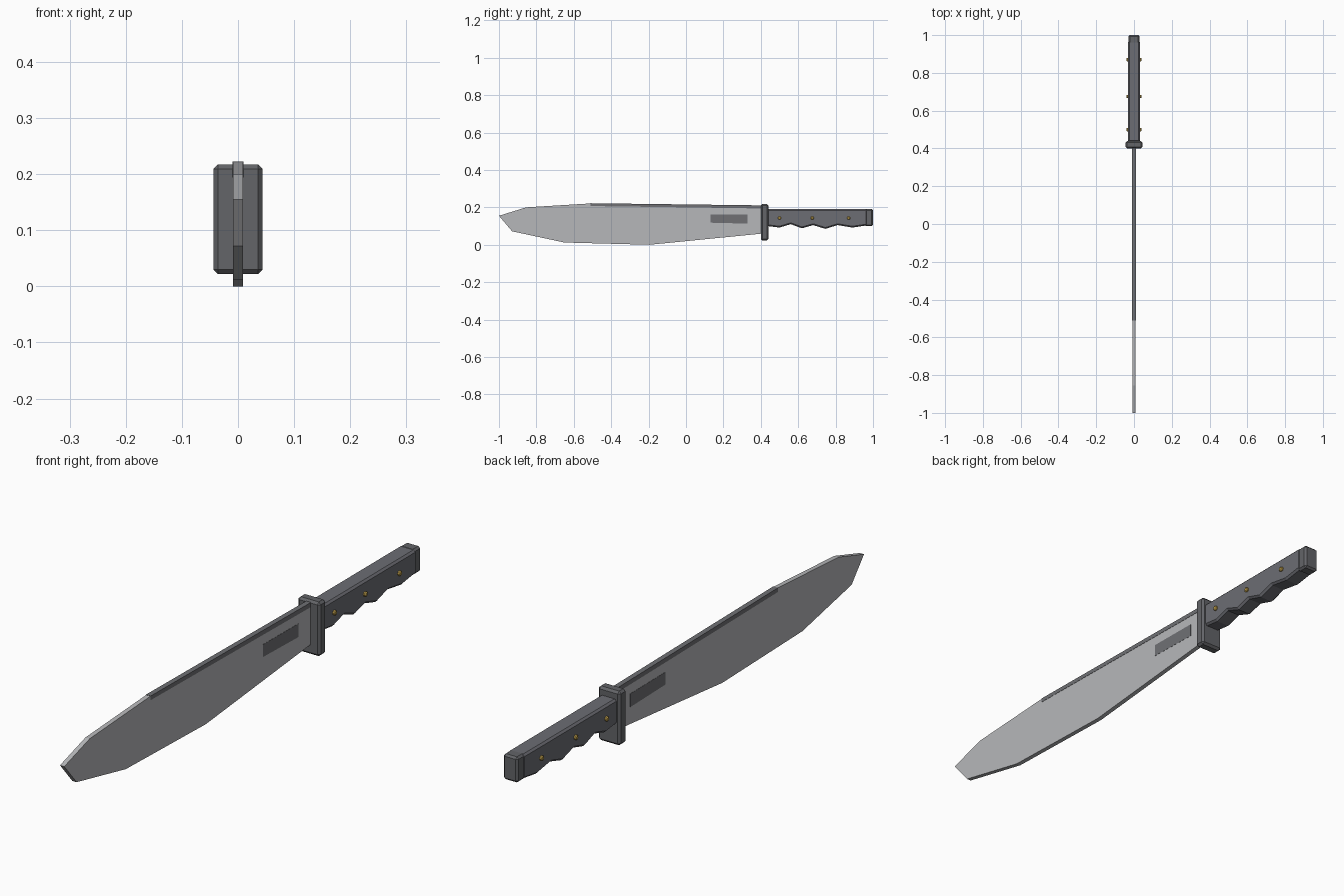
import bpy, bmesh, math
from mathutils import Matrix

if "Cube" in bpy.data.objects:
    bpy.data.objects.remove(bpy.data.objects["Cube"])


def material(name, rgb):
    m = bpy.data.materials.new(name)
    m.diffuse_color = (*rgb, 1)
    m.use_nodes = True
    m.node_tree.nodes["Principled BSDF"].inputs["Base Color"].default_value = m.diffuse_color
    return m


steel = material("light steel", (0.47, 0.475, 0.49))
dark_steel = material("dark steel", (0.16, 0.163, 0.175))
guard_grey = material("guard grey", (0.125, 0.128, 0.138))
grip_grey = material("grip grey", (0.15, 0.153, 0.172))
brass = material("brass", (0.60, 0.40, 0.08))


def finish(name, bm, mat, bevel=0.0):
    bmesh.ops.recalc_face_normals(bm, faces=bm.faces)
    me = bpy.data.meshes.new(name)
    bm.to_mesh(me)
    bm.free()
    me.materials.append(mat)
    ob = bpy.data.objects.new(name, me)
    bpy.context.collection.objects.link(ob)
    if bevel:
        mod = ob.modifiers.new("edge", "BEVEL")
        mod.width = bevel
        mod.segments = 1
        mod.limit_method = "ANGLE"
        mod.angle_limit = math.radians(50)
    return ob


def slab(name, outline, half, mat, bevel=0.0):
    """Side profile of (y, z) points extruded across x."""
    bm = bmesh.new()
    face = bm.faces.new([bm.verts.new((-half, y, z)) for y, z in outline])
    new = bmesh.ops.extrude_face_region(bm, geom=[face])["geom"]
    verts = [v for v in new if isinstance(v, bmesh.types.BMVert)]
    bmesh.ops.translate(bm, verts=verts, vec=(2 * half, 0, 0))
    return finish(name, bm, mat, bevel)


def rect(y0, y1, z0, z1):
    return [(y0, z0), (y1, z0), (y1, z1), (y0, z1)]


# Blade with clipped tip
slab("blade", [(-1, 0.155), (-0.93, 0.072), (-0.65, 0.012), (-0.195, 0.0),
               (0.41, 0.06), (0.41, 0.21), (-0.51, 0.221), (-0.855, 0.20)],
     0.0085, steel)

# Dark spine strip and side panels
slab("spine_strip", [(-0.51, 0.207), (0.41, 0.194), (0.41, 0.2105), (-0.51, 0.222)],
     0.0095, dark_steel)
slab("blade_panel", [(0.13, 0.118), (0.33, 0.113), (0.33, 0.161), (0.13, 0.163)],
     0.0092, dark_steel)

# Guard
slab("guard", rect(0.40, 0.44, 0.022, 0.217), 0.044, guard_grey, 0.008)

# Grip with finger grooves underneath
grooves = [(0.435, 0.100), (0.50, 0.092), (0.56, 0.110), (0.62, 0.088), (0.68, 0.105),
           (0.745, 0.085), (0.81, 0.105), (0.89, 0.092), (0.97, 0.104)]
slab("grip", grooves + [(0.97, 0.19), (0.435, 0.19)], 0.032, grip_grey, 0.007)

# Pommel
slab("pommel", rect(0.955, 1.0, 0.099, 0.191), 0.029, guard_grey, 0.007)

# Rivets through the grip
for i, y in enumerate((0.50, 0.675, 0.87)):
    bm = bmesh.new()
    bmesh.ops.create_cone(bm, cap_ends=True, segments=8, radius1=0.009, radius2=0.009,
                          depth=0.08,
                          matrix=Matrix.Translation((0, y, 0.143)) @ Matrix.Rotation(math.pi / 2, 4, "Y"))
    finish(f"rivet_{i + 1}", bm, brass, 0.003)
